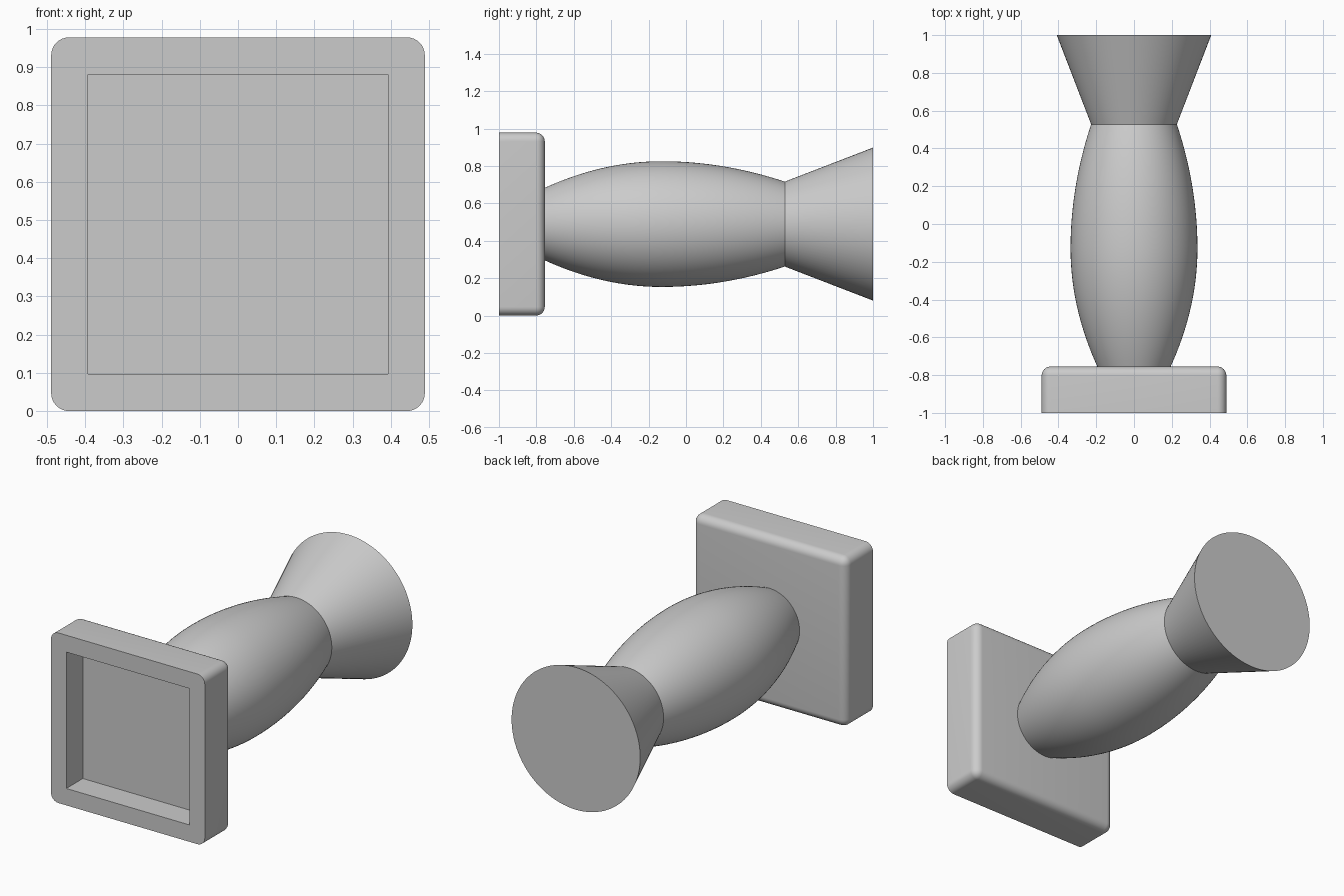
import bpy
import bmesh
import math
from mathutils import Matrix

if "Cube" in bpy.data.objects:
    bpy.data.objects.remove(bpy.data.objects["Cube"], do_unlink=True)

HALF = 0.489           # half the side of the square plate, and height of the axis
BACK = -0.755          # rear of the plate
WAIST = 0.528          # where the body meets the flare

grey = bpy.data.materials.new("plain_grey")
grey.use_nodes = True
grey.diffuse_color = (0.6, 0.6, 0.6, 1)
grey.node_tree.nodes["Principled BSDF"].inputs["Base Color"].default_value = (0.6, 0.6, 0.6, 1)


def make_object(name, bm):
    bmesh.ops.recalc_face_normals(bm, faces=bm.faces)
    mesh = bpy.data.meshes.new(name)
    bm.to_mesh(mesh)
    bm.free()
    mesh.materials.append(grey)
    obj = bpy.data.objects.new(name, mesh)
    bpy.context.collection.objects.link(obj)
    return obj


def select_only(obj):
    bpy.ops.object.select_all(action='DESELECT')
    obj.select_set(True)
    bpy.context.view_layer.objects.active = obj


def box(half, y0, y1):
    bm = bmesh.new()
    place = Matrix.Translation((0, (y0 + y1) / 2, HALF)) @ Matrix.Diagonal((2 * half, y1 - y0, 2 * half, 1))
    bmesh.ops.create_cube(bm, size=1, matrix=place)
    return bm


def lathe(name, profile, segments=96):
    """Closed solid turned about the front-to-back axis from (y, radius) pairs."""
    bm = bmesh.new()
    rings = []
    for y, r in profile:
        angles = [math.tau * i / segments for i in range(segments)]
        rings.append([bm.verts.new((r * math.cos(a), y, HALF + r * math.sin(a))) for a in angles])
    for a, b in zip(rings, rings[1:]):
        for i in range(segments):
            j = (i + 1) % segments
            bm.faces.new((a[i], a[j], b[j], b[i]))
    bm.faces.new(rings[0])
    bm.faces.new(rings[-1])
    return make_object(name, bm)


# Square plate: every edge rounded except those around the front
bm = box(HALF, -1, BACK)
edges = [e for e in bm.edges if max(v.co.y for v in e.verts) > -0.9]
bmesh.ops.bevel(bm, geom=edges, offset=0.047, segments=8, profile=0.5, affect='EDGES')
plate = make_object("square_plate", bm)

# Sharp square recess in the front of the plate
cutter = make_object("recess_cutter", box(0.392, -1.1, -0.85))
cutter.hide_render = True
cut = plate.modifiers.new("recess", 'BOOLEAN')
cut.object = cutter
cut.solver = 'EXACT'
select_only(plate)
bpy.ops.object.modifier_apply(modifier=cut.name)
bpy.data.objects.remove(cutter, do_unlink=True)

# Bulging body: a parabola on either side of its widest point
PEAK, WIDE = -0.13, 0.336


def body_radius(y):
    end, r = (BACK, 0.194) if y < PEAK else (WAIST, 0.227)
    return WIDE - (WIDE - r) * ((y - PEAK) / (end - PEAK)) ** 2


STEPS = 40
ys = [BACK + (WAIST - BACK) * i / STEPS for i in range(STEPS + 1)]
body = lathe("bulging_body", [(y, body_radius(y)) for y in ys])

# Flared end
flare = lathe("flared_end", [(WAIST, 0.227), (1, 0.409)])

for obj in (plate, body, flare):
    select_only(obj)
    bpy.ops.object.shade_smooth_by_angle(angle=math.radians(30))
